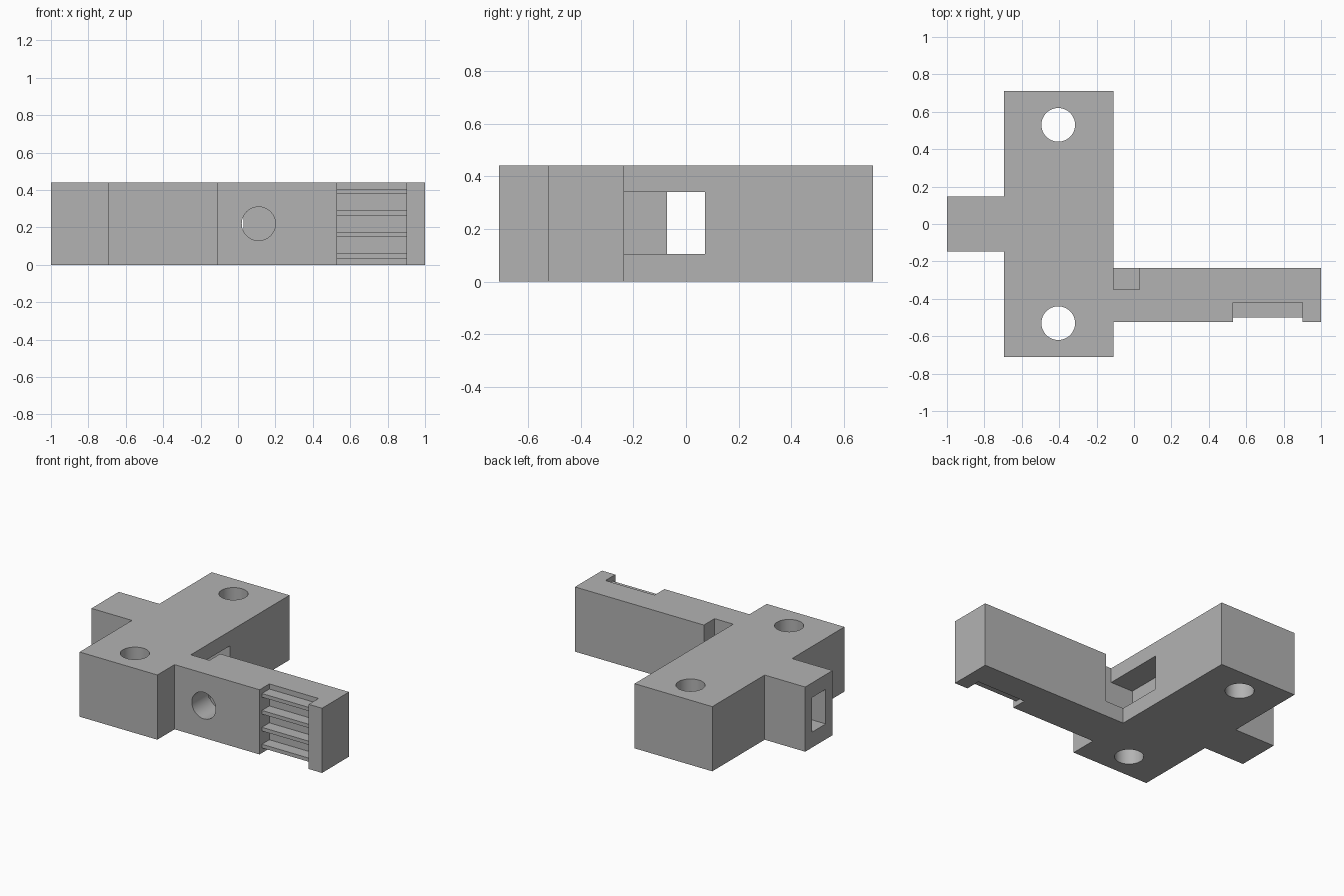
import bpy, bmesh
from mathutils import Matrix

cube = bpy.data.objects.get("Cube")
if cube:
    bpy.data.objects.remove(cube, do_unlink=True)

grey = bpy.data.materials.new("plain grey")
grey.use_nodes = True
grey.diffuse_color = (0.45, 0.45, 0.45, 1)
grey.node_tree.nodes["Principled BSDF"].inputs["Base Color"].default_value = (0.45, 0.45, 0.45, 1)


def add_object(name, bm):
    bmesh.ops.recalc_face_normals(bm, faces=bm.faces)
    mesh = bpy.data.meshes.new(name)
    bm.to_mesh(mesh)
    bm.free()
    mesh.materials.append(grey)
    ob = bpy.data.objects.new(name, mesh)
    bpy.context.collection.objects.link(ob)
    return ob


def prism(name, outline, z0, z1):
    """Extrude a plan outline from z0 up to z1."""
    bm = bmesh.new()
    face = bm.faces.new([bm.verts.new((x, y, z0)) for x, y in outline])
    top = bmesh.ops.extrude_face_region(bm, geom=[face])["geom"]
    verts = [v for v in top if isinstance(v, bmesh.types.BMVert)]
    bmesh.ops.translate(bm, verts=verts, vec=(0, 0, z1 - z0))
    return add_object(name, bm)


def box(name, x0, x1, y0, y1, z0, z1):
    return prism(name, [(x0, y0), (x1, y0), (x1, y1), (x0, y1)], z0, z1)


def rod(name, centre, depth, along_y=False):
    """Round cutter for the holes."""
    bm = bmesh.new()
    matrix = Matrix.Translation(centre)
    if along_y:
        matrix = matrix @ Matrix.Rotation(1.5707963, 4, "X")
    bmesh.ops.create_cone(bm, cap_ends=True, segments=48, radius1=0.09,
                          radius2=0.09, depth=depth, matrix=matrix)
    return add_object(name, bm)


HEIGHT = 0.44
BLOCK_L, BLOCK_R, BLOCK_Y = -0.695, -0.11, 0.71
STUB, ARM_F, ARM_B = 0.147, -0.525, -0.235
RIB_L, RIB_R, RIB_BACK, RIB_FRONT = 0.53, 0.90, -0.42, -0.50

# Body: cross block, side stub and long arm with a recess for the ribs
body = prism("body", [
    (-1, -STUB), (BLOCK_L, -STUB), (BLOCK_L, -BLOCK_Y), (BLOCK_R, -BLOCK_Y),
    (BLOCK_R, ARM_F), (RIB_L, ARM_F), (RIB_L, RIB_BACK), (RIB_R, RIB_BACK),
    (RIB_R, ARM_F), (1, ARM_F), (1, ARM_B), (BLOCK_R, ARM_B),
    (BLOCK_R, BLOCK_Y), (BLOCK_L, BLOCK_Y), (BLOCK_L, STUB), (-1, STUB),
], 0, HEIGHT)

# Cutters: tunnel widening into a pocket, open notch, bolt holes, blind hole
T, POCKET_X, NOTCH_X, NOTCH_Y = 0.073, -0.28, 0.03, -0.35
cutters = [
    prism("tunnel_cutter", [
        (-1.1, -T), (POCKET_X, -T), (POCKET_X, NOTCH_Y),
        (NOTCH_X, NOTCH_Y), (NOTCH_X, T), (-1.1, T)], 0.105, 0.34),
    box("notch_cutter", BLOCK_R, NOTCH_X, NOTCH_Y, -0.2, 0.2, 0.5),
    rod("blind_hole_cutter", (0.11, -0.445, 0.22), 0.2, along_y=True),
]
for side in (-1, 1):
    cutters.append(rod("bolt_hole_cutter", (-0.405, side * 0.53, 0.22), 0.6))

bpy.context.view_layer.objects.active = body
for cutter in cutters:
    mod = body.modifiers.new("cut", "BOOLEAN")
    mod.operation = "DIFFERENCE"
    mod.solver = "EXACT"
    mod.object = cutter
    bpy.ops.object.modifier_apply(modifier=mod.name)
    bpy.data.objects.remove(cutter, do_unlink=True)

bpy.ops.object.select_all(action="DESELECT")
body.select_set(True)
bpy.ops.object.shade_smooth_by_angle()

# Thin ribs across the arm recess
for i in range(4):
    z = 0.035 + i * 0.115
    box(f"rib_{i + 1}", RIB_L - 0.005, RIB_R + 0.005, RIB_FRONT, RIB_BACK + 0.005, z, z + 0.025)
